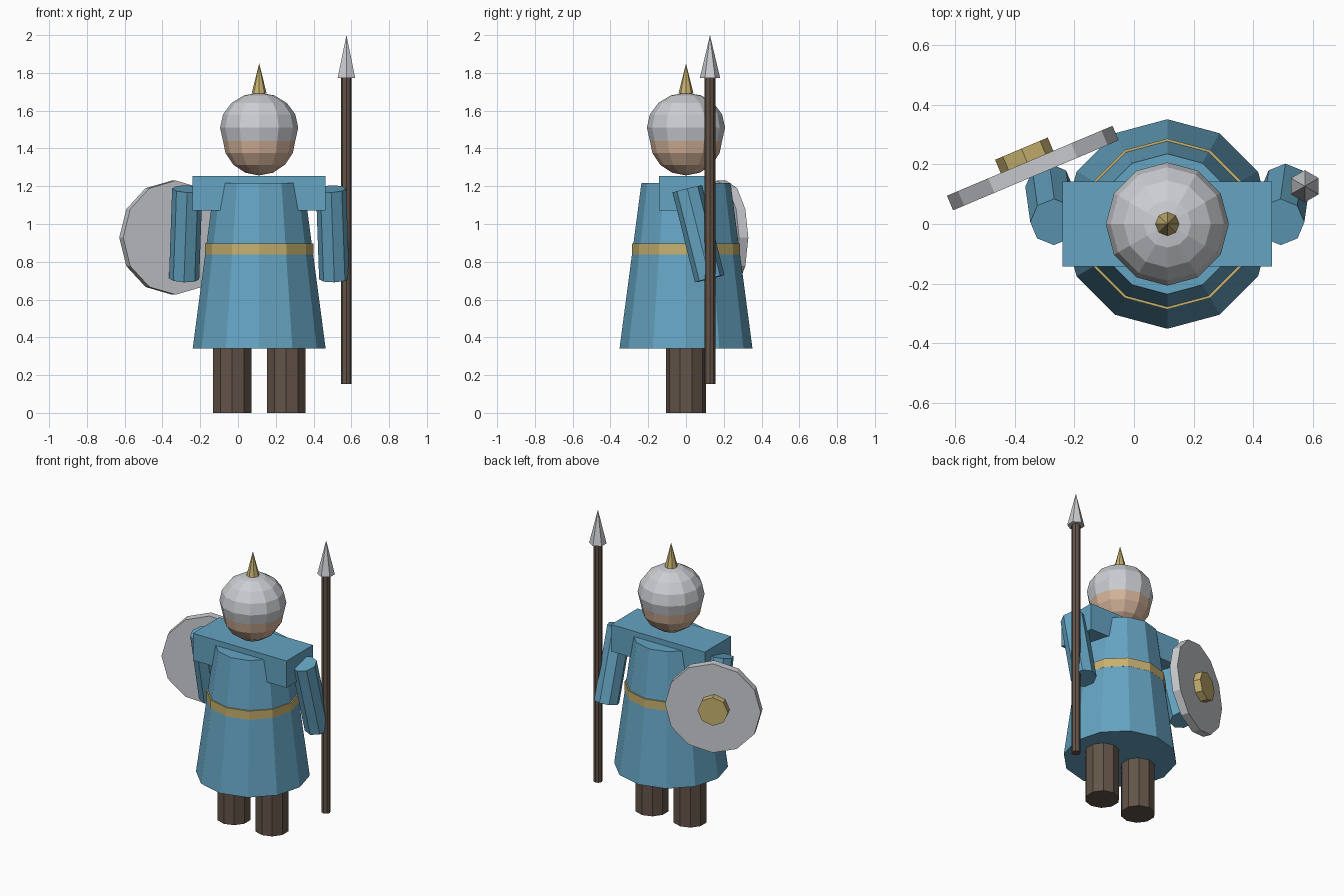
import bpy
from math import radians
from mathutils import Vector

if "Cube" in bpy.data.objects:
    bpy.data.objects.remove(bpy.data.objects["Cube"], do_unlink=True)

CX = 0.112  # body axis


def material(name, rgb):
    m = bpy.data.materials.new(name)
    m.use_nodes = True
    col = (*rgb, 1)
    m.diffuse_color = col
    m.node_tree.nodes["Principled BSDF"].inputs["Base Color"].default_value = col
    return m


blue = material("blue cloth", (0.13, 0.37, 0.54))
gold = material("gold", (0.57, 0.44, 0.16))
steel = material("steel", (0.60, 0.61, 0.64))
skin = material("skin", (0.66, 0.45, 0.32))
brown = material("dark brown", (0.125, 0.088, 0.065))


def finish(name, mat):
    ob = bpy.context.object
    ob.name = name
    ob.data.materials.append(mat)
    return ob


def prism(name, mat, sides, r_bottom, r_top, height, centre, rot=(0, 0, 0)):
    bpy.ops.mesh.primitive_cone_add(vertices=sides, radius1=r_bottom, radius2=r_top,
                                    depth=height, location=centre, rotation=rot)
    return finish(name, mat)


def upright(name, mat, sides, r_bottom, r_top, z0, z1, x=CX, y=0):
    return prism(name, mat, sides, r_bottom, r_top, z1 - z0, (x, y, (z0 + z1) / 2))


def ball(name, mat, radius, z, squash=1):
    bpy.ops.mesh.primitive_uv_sphere_add(segments=12, ring_count=8, radius=radius,
                                         location=(CX, 0, z))
    ob = finish(name, mat)
    ob.scale.z = squash
    return ob


# Body
upright("gown", blue, 12, 0.352, 0.236, 0.34, 1.217)
upright("belt", gold, 12, 0.287, 0.287, 0.838, 0.897)
bpy.ops.mesh.primitive_cube_add(size=1, location=(CX, 0, 1.162))
finish("shoulders", blue).scale = (0.705, 0.284, 0.183)

# Legs and arms on both sides
for side, label in ((1, "left"), (-1, "right")):
    upright(label + "_leg", brown, 10, 0.107, 0.107, 0, 0.36, x=CX + side * 0.143)
    prism(label + "_arm", blue, 8, 0.08, 0.08, 0.49,
          (CX + side * 0.389, 0.066, 0.948),
          (radians(14), radians(-2 * side), 0))

# Head, helmet and spike
ball("head", skin, 0.193, 1.45)
ball("helmet", steel, 0.207, 1.51, 0.894)
upright("helmet_spike", gold, 8, 0.04, 0, 1.69, 1.851)

# Spear
upright("spear_shaft", brown, 8, 0.028, 0.028, 0.154, 1.775, x=0.574, y=0.127)
upright("spear_head", steel, 6, 0.054, 0, 1.772, 2.0, x=0.574, y=0.127)

# Shield with its boss facing backwards
turn = radians(22.9)
facing = (radians(-90), 0, turn)
centre = Vector((-0.34, 0.188, 0.928))
normal = Vector((-0.389, 0.921, 0))
along = Vector((0.921, 0.389, 0))
prism("shield", steel, 12, 0.302, 0.302, 0.053, centre, facing)
prism("shield_boss", gold, 8, 0.096, 0.096, 0.05,
      centre + normal * 0.05 - along * 0.01, facing)
